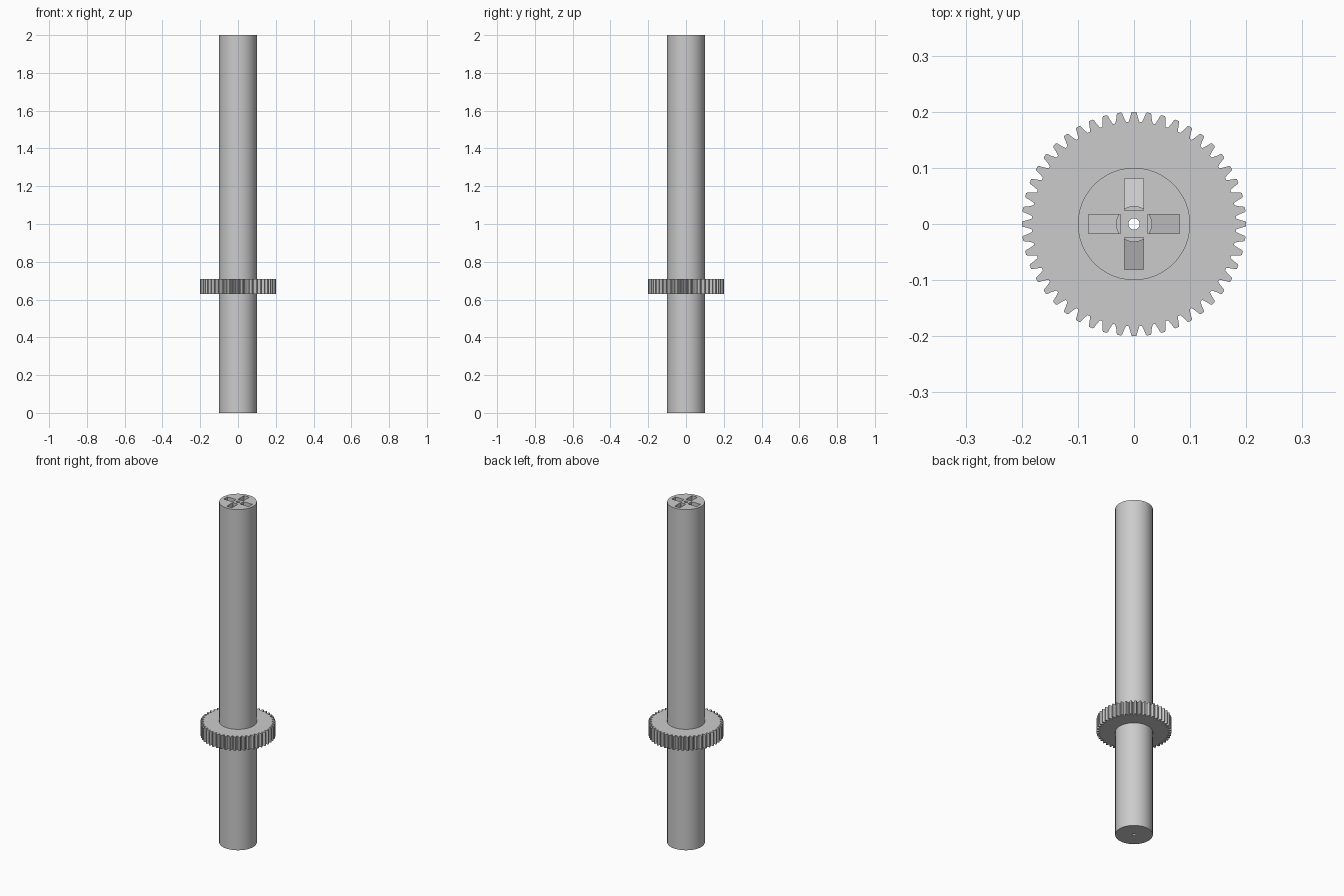
import bpy
import bmesh
from math import cos, sin, pi, radians
from mathutils import Matrix

if "Cube" in bpy.data.objects:
    bpy.data.objects.remove(bpy.data.objects["Cube"], do_unlink=True)

GREY = (0.6, 0.6, 0.6, 1)
steel = bpy.data.materials.new("grey steel")
steel.use_nodes = True
steel.diffuse_color = GREY
steel.node_tree.nodes["Principled BSDF"].inputs["Base Color"].default_value = GREY


def add_object(name, bm):
    bmesh.ops.recalc_face_normals(bm, faces=bm.faces)
    mesh = bpy.data.meshes.new(name)
    bm.to_mesh(mesh)
    bm.free()
    mesh.materials.append(steel)
    obj = bpy.data.objects.new(name, mesh)
    bpy.context.collection.objects.link(obj)
    return obj


def prism(bm, points, offset):
    """Extrude a closed outline along an offset."""
    face = bm.faces.new([bm.verts.new(p) for p in points])
    top = bmesh.ops.extrude_face_region(bm, geom=[face])["geom"]
    verts = [v for v in top if isinstance(v, bmesh.types.BMVert)]
    bmesh.ops.translate(bm, verts=verts, vec=offset)
    return list(face.verts) + verts


def rod(name, radius, low, high, sides=96):
    bm = bmesh.new()
    ring = [(radius * cos(2 * pi * i / sides), radius * sin(2 * pi * i / sides), low)
            for i in range(sides)]
    prism(bm, ring, (0, 0, high - low))
    return add_object(name, bm)


def select(obj):
    bpy.ops.object.select_all(action="DESELECT")
    obj.select_set(True)
    bpy.context.view_layer.objects.active = obj


def cut(obj, cutter):
    select(obj)
    mod = obj.modifiers.new("cut", "BOOLEAN")
    mod.operation = "DIFFERENCE"
    mod.solver = "EXACT"
    mod.object = cutter
    bpy.ops.object.modifier_apply(modifier=mod.name)


# Shaft, and the round core seen at the inner ends of the slots
shaft = rod("shaft", 0.1, 0, 2)
core = rod("slot_core", 0.032, 1.93, 1.98, 64)

# Four slots in the top end, floors sloping down outwards
bm = bmesh.new()
for k in range(4):
    side = [(0.024, -0.017, 2.02), (0.081, -0.017, 2.02),
            (0.081, -0.017, 1.955), (0.024, -0.017, 1.975)]
    verts = prism(bm, side, (0, 0.034, 0))
    bmesh.ops.rotate(bm, verts=verts, matrix=Matrix.Rotation(k * pi / 2, 3, "Z"))
slots = add_object("slot_cutter", bm)

# Bore along the axis
bore = rod("bore_cutter", 0.01, -0.1, 2.1, 32)
cut(shaft, slots)
cut(shaft, bore)
cut(core, bore)
for cutter in (slots, bore):
    bpy.data.objects.remove(cutter, do_unlink=True)

# Gear ring with tapered teeth
TEETH = 48
pitch = 2 * pi / TEETH
tooth = [(-0.41, 0.182), (-0.29, 0.189), (-0.19, 0.198), (-0.13, 0.2),
         (0.13, 0.2), (0.19, 0.198), (0.29, 0.189), (0.41, 0.182)]
outline = [(r * cos((k + a) * pitch), r * sin((k + a) * pitch), 0.63)
           for k in range(TEETH) for a, r in tooth]
bm = bmesh.new()
prism(bm, outline, (0, 0, 0.08))
gear = add_object("gear", bm)
collar_bore = rod("collar_cutter", 0.0995, 0.5, 0.8)
cut(gear, collar_bore)
bpy.data.objects.remove(collar_bore, do_unlink=True)

for obj in (shaft, core, gear):
    select(obj)
    bpy.ops.object.shade_smooth_by_angle(angle=radians(25))
